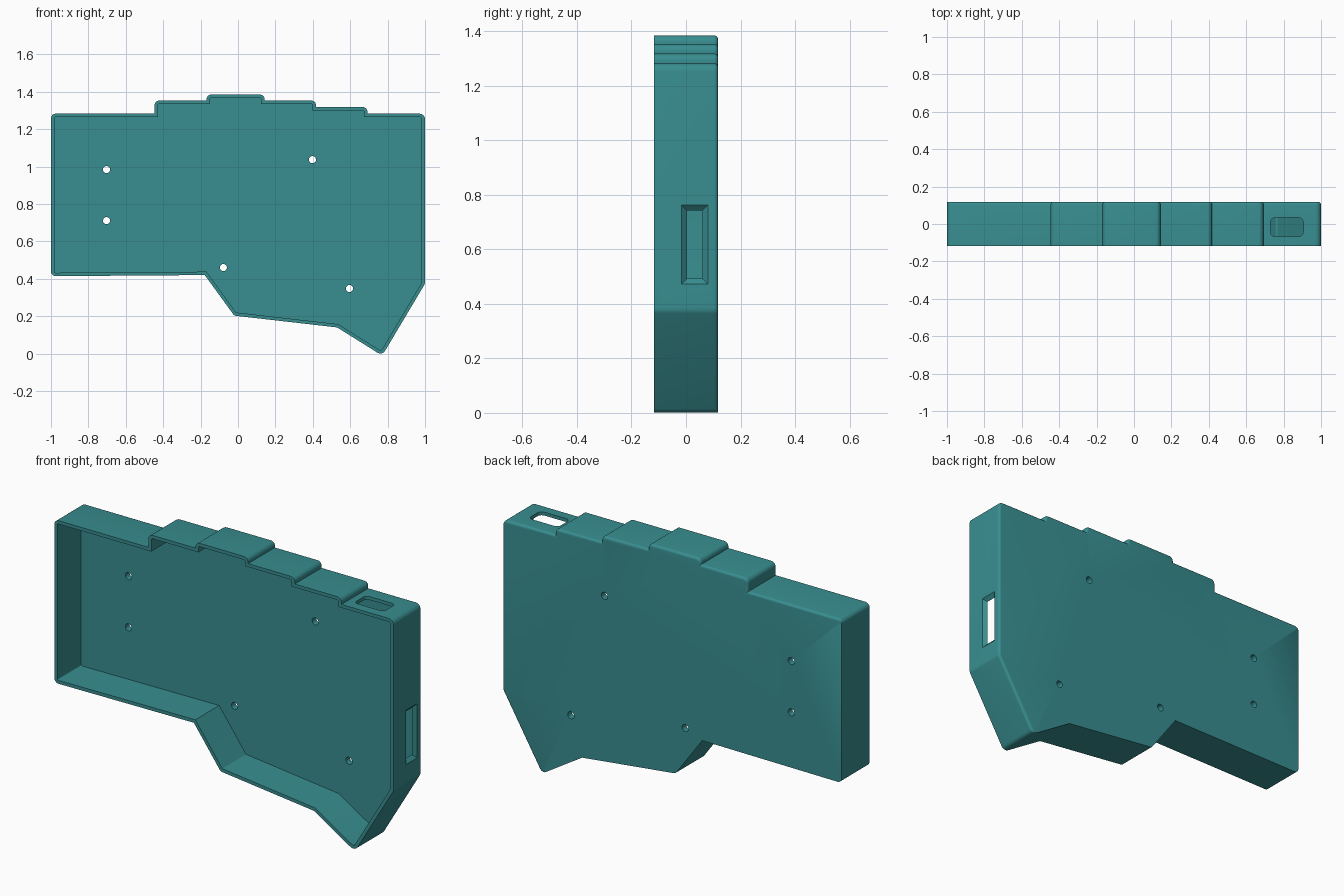
import bpy, bmesh, math
from mathutils import Vector

if "Cube" in bpy.data.objects:
    bpy.data.objects.remove(bpy.data.objects["Cube"])

HALF, WALL, FLOOR, ROUND = 0.1175, 0.018, 0.035, 0.014

# Outline in x/z, counter-clockwise: x, z, corner radius
OUTLINE = [
    (-1, .414, .025), (-.178, .42, 0), (-.02, .203, .02), (.53, .14, 0),
    (.771, -.011, .03), (1, .374, .04), (1, 1.283, .03), (.692, 1.283, 0),
    (.692, 1.318, .025), (.417, 1.318, 0), (.417, 1.353, .025), (.142, 1.353, 0),
    (.142, 1.385, .025), (-.168, 1.385, .025), (-.168, 1.353, 0),
    (-.446, 1.353, .025), (-.446, 1.283, 0), (-1, 1.283, .025)]
N = len(OUTLINE)
# Only the top and right-hand edges are rounded over at the back
ROUNDED = [4 <= i <= 16 for i in range(N)]


def ring(dists, segs=6):
    """Outline with each edge moved inward by its own distance, corners filleted."""
    pts = [Vector((x, z)) for x, z, r in OUTLINE]
    dirs = [(pts[(i + 1) % N] - pts[i]).normalized() for i in range(N)]
    out = []
    for i in range(N):
        a, b = dirs[i - 1], dirs[i]
        pa = pts[i] + Vector((-a.y, a.x)) * dists[i - 1]
        pb = pts[i] + Vector((-b.y, b.x)) * dists[i]
        cross = a.x * b.y - a.y * b.x
        d = pb - pa
        p = pa + a * ((d.x * b.y - d.y * b.x) / cross)
        r = OUTLINE[i][2]
        if r == 0:
            out.append(p)
            continue
        r = max(r - max(dists[i - 1], dists[i]), .004)
        turn = math.atan2(cross, a.dot(b))
        start = p - a * r * math.tan(turn / 2)
        centre = start + Vector((-a.y, a.x)) * r
        ang = math.atan2(start.y - centre.y, start.x - centre.x)
        for k in range(segs + 1):
            t = ang + turn * k / segs
            out.append(centre + Vector((math.cos(t), math.sin(t))) * r)
    return out


def loft(name, rings):
    """Closed solid through rings of 3D points."""
    bm = bmesh.new()
    loops = [[bm.verts.new(p) for p in r] for r in rings]
    for A, B in zip(loops, loops[1:]):
        n = len(A)
        for i in range(n):
            j = (i + 1) % n
            bm.faces.new((A[i], A[j], B[j], B[i]))
    bm.faces.new(loops[0])
    bm.faces.new(loops[-1][::-1])
    bmesh.ops.recalc_face_normals(bm, faces=bm.faces[:])
    me = bpy.data.meshes.new(name)
    bm.to_mesh(me)
    bm.free()
    ob = bpy.data.objects.new(name, me)
    bpy.context.collection.objects.link(ob)
    return ob


def level(dists, y):
    return [(p.x, y, p.y) for p in ring(dists)]


# Tray: inner floor, inner rim, outer rim, then the rounded back edge
inner, outer = [WALL] * N, [0] * N
levels = [level(inner, HALF - FLOOR), level(inner, -HALF), level(outer, -HALF)]
for k in range(6):
    t = math.pi / 2 * k / 5
    d = ROUND * (1 - math.cos(t))
    levels.append(level([d if f else 0 for f in ROUNDED],
                        HALF - ROUND + ROUND * math.sin(t)))
case = loft("case_shell", levels)

cutters = []

# Screw holes through the back plate
for x, z in [(-.703, .984), (-.703, .711), (.398, 1.037), (-.078, .46), (.596, .348)]:
    circle = [(x + .019 * math.cos(math.tau * i / 24), z + .019 * math.sin(math.tau * i / 24))
              for i in range(24)]
    cutters.append(loft("screw_hole_cutter", [[(a, y, b) for a, b in circle] for y in (.03, .2)]))

# Rounded cable slot in the top wall
slot = []
for cx, cy, a0 in [(.88, .009, 0), (.755, .009, 90), (.755, -.042, 180), (.88, -.042, 270)]:
    for k in range(6):
        a = math.radians(a0 + 18 * k)
        slot.append((cx + .025 * math.cos(a), cy + .025 * math.sin(a)))
cutters.append(loft("cable_slot_cutter", [[(x, y, z) for x, y in slot] for z in (1.2, 1.4)]))


# Tapered window in the right wall
def window(x, grow):
    y0, y1, z0, z1 = .004 - grow, .060 + grow, .493 - grow, .742 + grow
    return [(x, y0, z0), (x, y1, z0), (x, y1, z1), (x, y0, z1)]


cutters.append(loft("side_window_cutter",
                    [window(.96, 0), window(1 - WALL, 0), window(1, .02), window(1.01, .031)]))

# Cut the openings
bpy.context.view_layer.objects.active = case
case.select_set(True)
for c in cutters:
    c.hide_render = True
    m = case.modifiers.new("cut", 'BOOLEAN')
    m.operation, m.solver, m.object = 'DIFFERENCE', 'EXACT', c
    bpy.ops.object.modifier_apply(modifier=m.name)
for c in cutters:
    bpy.data.objects.remove(c)

mat = bpy.data.materials.new("teal_plastic")
mat.diffuse_color = (.04, .27, .28, 1)
mat.use_nodes = True
mat.node_tree.nodes["Principled BSDF"].inputs["Base Color"].default_value = mat.diffuse_color
case.data.materials.clear()
case.data.materials.append(mat)
bpy.ops.object.shade_smooth_by_angle(angle=math.radians(30))
